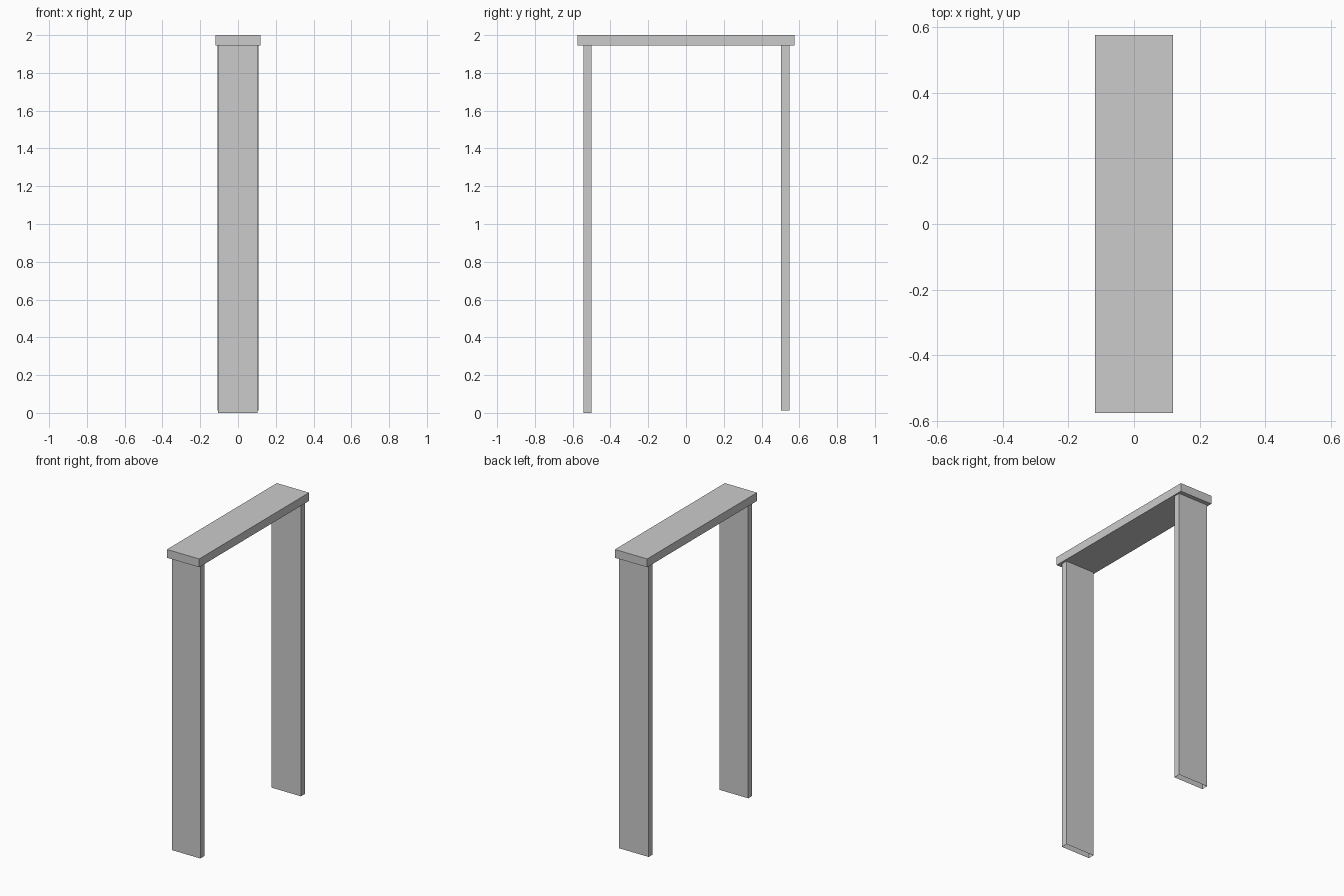
import bpy, bmesh

if "Cube" in bpy.data.objects:
    bpy.data.objects.remove(bpy.data.objects["Cube"])


def make_box(name, x, y, z, open_ends=False):
    """Box from (min, max) ranges; open_ends leaves out top and bottom faces."""
    bm = bmesh.new()
    bmesh.ops.create_cube(bm, size=1)
    for v in bm.verts:
        for axis, (low, high) in enumerate((x, y, z)):
            v.co[axis] = high if v.co[axis] > 0 else low
    bm.normal_update()
    if open_ends:
        ends = [f for f in bm.faces if abs(f.normal.z) > 0.5]
        bmesh.ops.delete(bm, geom=ends, context='FACES_ONLY')
    mesh = bpy.data.meshes.new(name)
    bm.to_mesh(mesh)
    bm.free()
    obj = bpy.data.objects.new(name, mesh)
    bpy.context.collection.objects.link(obj)
    return obj


LINTEL_BOTTOM = 1.945

# Slab across the top
make_box("lintel", (-0.118, 0.118), (-0.575, 0.575), (LINTEL_BOTTOM, 2.0))

# Hollow posts, open underneath; the back one is slightly wider and shorter
make_box("front_post", (-0.105, 0.104), (-0.543, -0.501), (0.0, LINTEL_BOTTOM), True)
make_box("back_post", (-0.109, 0.108), (0.504, 0.547), (0.013, LINTEL_BOTTOM), True)
